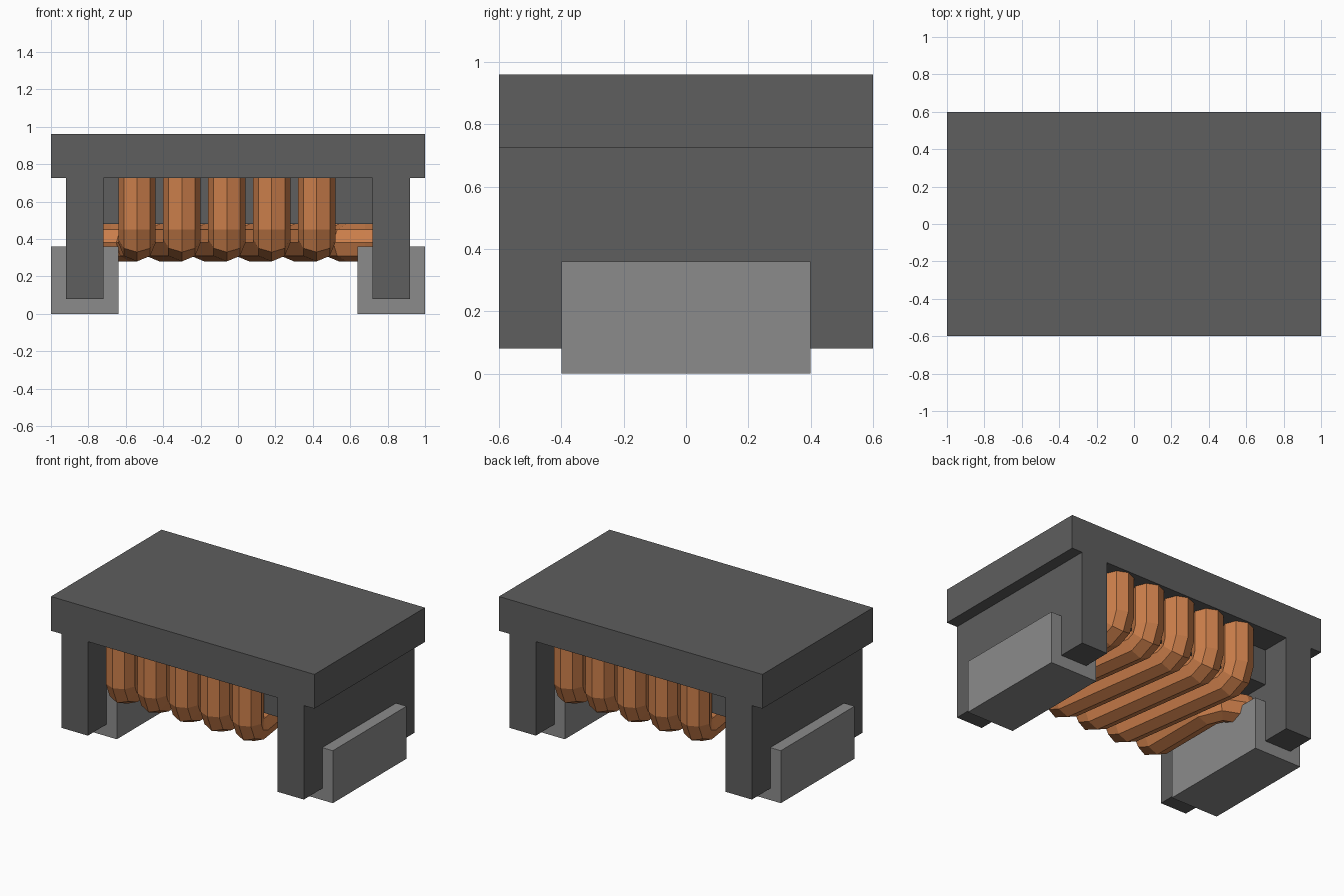
import bpy, bmesh, math
from mathutils import Vector

cube = bpy.data.objects.get("Cube")
if cube:
    bpy.data.objects.remove(cube, do_unlink=True)


def material(name, rgb):
    m = bpy.data.materials.new(name)
    m.use_nodes = True
    m.diffuse_color = (*rgb, 1)
    bsdf = next(n for n in m.node_tree.nodes if n.type == 'BSDF_PRINCIPLED')
    bsdf.inputs["Base Color"].default_value = (*rgb, 1)
    return m


FERRITE = material("dark ferrite grey", (0.112, 0.112, 0.112))
METAL = material("terminal grey", (0.26, 0.26, 0.26))
COPPER = material("copper", (0.60, 0.21, 0.07))


def finish(name, bm, mat):
    bmesh.ops.recalc_face_normals(bm, faces=bm.faces)
    mesh = bpy.data.meshes.new(name)
    bm.to_mesh(mesh)
    bm.free()
    mesh.materials.append(mat)
    ob = bpy.data.objects.new(name, mesh)
    bpy.context.collection.objects.link(ob)
    return ob


def extrude_profile(name, profile, half_y, mat):
    """Extrude an x-z outline from -half_y to +half_y."""
    bm = bmesh.new()
    face = bm.faces.new([bm.verts.new((x, -half_y, z)) for x, z in profile])
    new = bmesh.ops.extrude_face_region(bm, geom=[face])["geom"]
    bmesh.ops.translate(bm, vec=(0, 2 * half_y, 0),
                        verts=[v for v in new if isinstance(v, bmesh.types.BMVert)])
    return finish(name, bm, mat)


def sweep_wire(name, path, radius=0.1, sides=8):
    """Sweep an octagon along (point, tangent) pairs; the first tangent is -z."""
    bm = bmesh.new()
    rings = []
    prev, side = Vector((0, 0, -1)), Vector((1, 0, 0))
    for p, t in path:
        t = Vector(t).normalized()
        side = prev.rotation_difference(t) @ side
        prev, normal = t, t.cross(side)
        rings.append([bm.verts.new(Vector(p) + radius * (
            math.cos(a) * side + math.sin(a) * normal))
            for a in (2 * math.pi * i / sides for i in range(sides))])
    for a, b in zip(rings, rings[1:]):
        for i in range(sides):
            j = (i + 1) % sides
            bm.faces.new((a[i], a[j], b[j], b[i]))
    bm.faces.new(rings[0])
    bm.faces.new(rings[-1])
    return finish(name, bm, COPPER)


# Core: top slab with two legs, plus the bar the wire is wound around
half = [(1, 0.96), (1, 0.725), (0.92, 0.725), (0.92, 0.08), (0.72, 0.08), (0.72, 0.725)]
extrude_profile("core_body", half + [(-x, z) for x, z in reversed(half)], 0.6, FERRITE)
extrude_profile("winding_bar", [(-0.73, 0.48), (0.73, 0.48), (0.73, 0.74), (-0.73, 0.74)],
                0.4, FERRITE)

# Terminals: U-shaped clips around the feet
clip = [(0.64, 0), (1, 0), (1, 0.36), (0.92, 0.36), (0.92, 0.08),
        (0.72, 0.08), (0.72, 0.36), (0.64, 0.36)]
for label, s in (("left", 1), ("right", -1)):
    extrude_profile(label + "_terminal", [(s * x, z) for x, z in clip], 0.4, METAL)

# Winding: each turn drops down the front, crosses underneath and rises at the back
Y, Z, R = 0.49, 0.38, 0.07
K = R * (1 - math.sqrt(0.5))


def drop(x):
    return [((x, -Y, 0.82), (0, 0, -1)), ((x, -Y, Z + R), (0, 0, -1)),
            ((x, -Y + K, Z + K), (0, 1, -1)), ((x, -Y + R, Z), (0, 1, 0))]


def rise(x):
    return [((x, -p[1], p[2]), (0, t[1], -t[2])) for p, t in reversed(drop(x))]


for i in range(4):
    x = -0.30 + 0.24 * i
    sweep_wire("coil_turn_%d" % (i + 1), drop(x) + rise(x - 0.12))

# Wire ends: the outermost strands turn outward into the feet
tail = drop(-0.54) + [((-0.54, 0.06, Z), (0, 1, 0)), ((-0.58, 0.16, Z), (-1, 1, 0)),
                      ((-0.68, 0.20, Z), (-1, 0, 0)), ((-0.80, 0.20, Z), (-1, 0, 0))]
for label, angle in (("right", 0), ("left", math.pi)):
    sweep_wire(label + "_wire_end", tail).rotation_euler.z = angle
